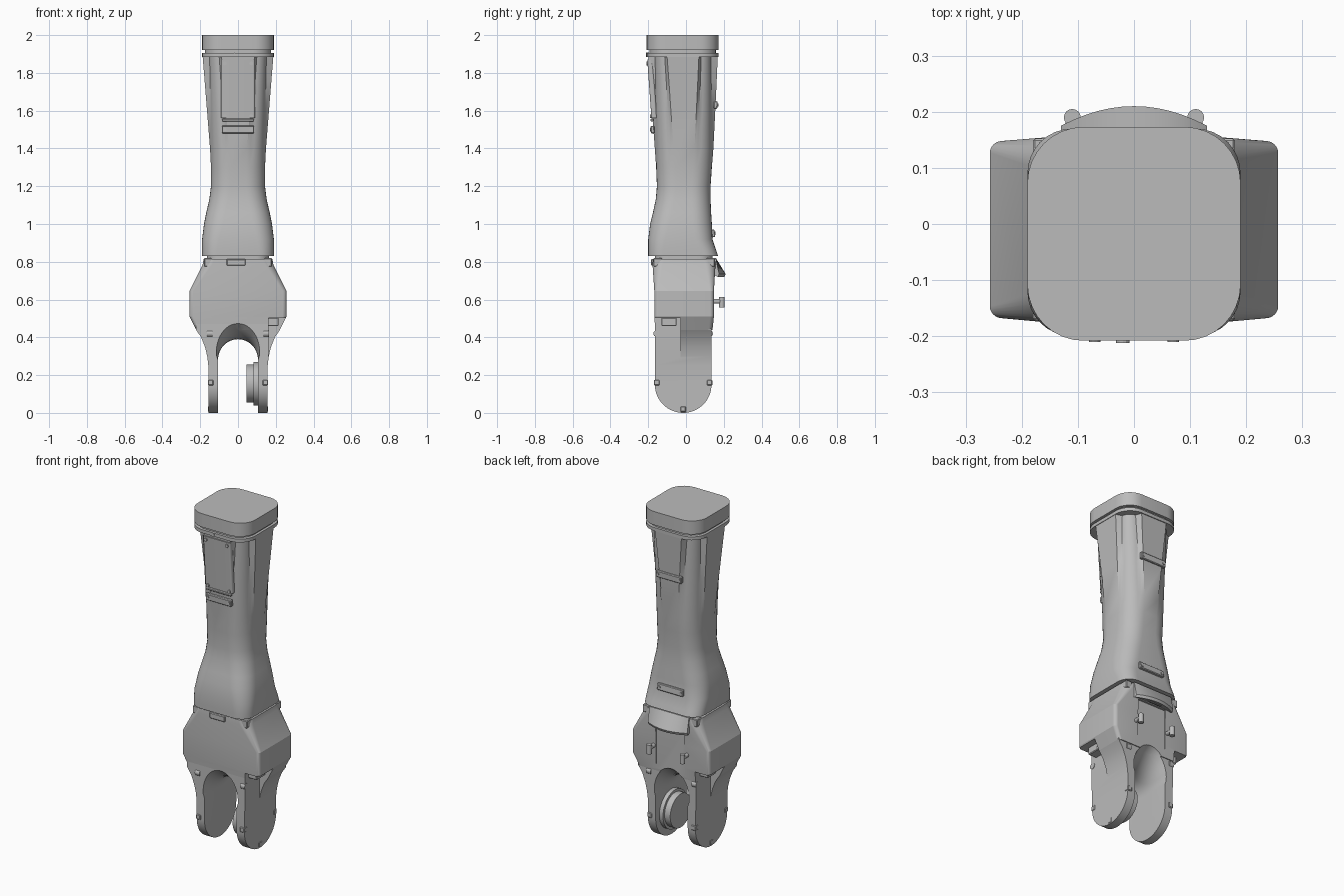
import bpy
import bmesh
from math import pi, sin, cos
from mathutils import Matrix

cube = bpy.data.objects.get("Cube")
if cube:
    bpy.data.objects.remove(cube, do_unlink=True)

grey = bpy.data.materials.new("plain grey")
grey.use_nodes = True
colour = (0.5, 0.5, 0.5, 1)
grey.diffuse_color = colour
for node in grey.node_tree.nodes:
    if node.type == "BSDF_PRINCIPLED":
        node.inputs["Base Color"].default_value = colour


def activate(obj):
    bpy.ops.object.select_all(action="DESELECT")
    obj.select_set(True)
    bpy.context.view_layer.objects.active = obj


def finish(name, bm):
    bmesh.ops.recalc_face_normals(bm, faces=bm.faces)
    mesh = bpy.data.meshes.new(name)
    bm.to_mesh(mesh)
    bm.free()
    mesh.materials.append(grey)
    obj = bpy.data.objects.new(name, mesh)
    bpy.context.collection.objects.link(obj)
    return obj


def smooth(obj, angle=0.5):
    activate(obj)
    bpy.ops.object.shade_smooth_by_angle(angle=angle)


def loft(name, rings):
    bm = bmesh.new()
    loops = [[bm.verts.new(p) for p in ring] for ring in rings]
    for low, high in zip(loops, loops[1:]):
        for i in range(len(low)):
            j = (i + 1) % len(low)
            bm.faces.new((low[i], low[j], high[j], high[i]))
    bm.faces.new(loops[0])
    bm.faces.new(loops[-1])
    return finish(name, bm)


def section(z, hx, y0, y1, r, groove=0, steps=8):
    """Rounded rectangle at height z, with optional fluted corners."""
    cy, hy = (y0 + y1) / 2, (y1 - y0) / 2
    ring = []
    for q, (sx, sy) in enumerate(((1, 1), (-1, 1), (-1, -1), (1, -1))):
        for i in range(steps + 1):
            a = (q + i / steps) * pi / 2
            rad = r - (groove if 0 < i < steps else 0)
            ring.append((sx * (hx - r) + cos(a) * rad,
                         cy + sy * (hy - r) + sin(a) * rad, z))
    return ring


def box(name, loc, size, tilt=0, bevel=0.004):
    bm = bmesh.new()
    bmesh.ops.create_cube(bm, size=1)
    bmesh.ops.scale(bm, vec=size, verts=bm.verts)
    if bevel:
        bmesh.ops.bevel(bm, geom=bm.edges[:], offset=bevel, segments=1, affect="EDGES")
    bmesh.ops.transform(bm, matrix=Matrix.Translation(loc) @ Matrix.Rotation(tilt, 4, "X"),
                        verts=bm.verts)
    return finish(name, bm)


def cylinder(name, loc, radius, depth, axis, sides=24):
    bm = bmesh.new()
    bmesh.ops.create_cone(bm, cap_ends=True, segments=sides, radius1=radius,
                          radius2=radius, depth=depth)
    turn = {"X": Matrix.Rotation(pi / 2, 4, "Y"), "Y": Matrix.Rotation(pi / 2, 4, "X"),
            "Z": Matrix.Identity(4)}[axis]
    bmesh.ops.transform(bm, matrix=Matrix.Translation(loc) @ turn, verts=bm.verts)
    obj = finish(name, bm)
    smooth(obj)
    return obj


def boolean(obj, cutter, operation="DIFFERENCE"):
    mod = obj.modifiers.new("cut", "BOOLEAN")
    mod.operation, mod.object, mod.solver = operation, cutter, "EXACT"
    activate(obj)
    bpy.ops.object.modifier_apply(modifier=mod.name)


# Forearm sleeve with fluted corners: height, half width, front, back, corner radius
rows = [(0.83, 0.19, -0.2, 0.17, 0.08), (0.86, 0.19, -0.2, 0.16, 0.08),
        (0.92, 0.19, -0.2, 0.14, 0.09), (1, 0.18, -0.19, 0.137, 0.1),
        (1.06, 0.168, -0.175, 0.133, 0.1), (1.13, 0.152, -0.16, 0.13, 0.1),
        (1.2, 0.143, -0.154, 0.13, 0.1), (1.3, 0.143, -0.158, 0.137, 0.1),
        (1.4, 0.148, -0.165, 0.145, 0.1), (1.6, 0.164, -0.18, 0.155, 0.1),
        (1.75, 0.176, -0.19, 0.162, 0.1), (1.885, 0.187, -0.2, 0.168, 0.1)]
sleeve = loft("forearm_sleeve",
              [section(*row, groove=max(0, row[0] - 1.3) * 0.06) for row in rows])
smooth(sleeve, 0.6)

# Stacked rim, neck and end cap
for name, low, high, inset in (("sleeve_rim", 1.885, 1.905, 0), ("cap_neck", 1.9, 1.925, 0.015),
                               ("end_cap", 1.92, 2, 0)):
    smooth(loft(name, [section(z, 0.19 - inset, -0.208 + inset, 0.173 - inset, 0.1)
                       for z in (low, high)]))

# Raised front panel with its ledge and studs
panel = loft("front_panel", [section(z, 0.09, y, y + 0.03, 0.01)
                             for z, y in ((1.56, -0.183), (1.87, -0.205))])
smooth(panel)
box("panel_ledge", (0, -0.18, 1.55), (0.17, 0.016, 0.015))
for x in (-0.07, 0.07):
    for z, y in ((1.85, -0.204), (1.57, -0.184)):
        cylinder("panel_stud", (x, y, z), 0.01, 0.012, "Y", 12)
cylinder("rim_stud", (-0.02, -0.204, 1.895), 0.012, 0.016, "Y", 12)

# Grab bars on the front and back
for name, y, z, tilt in (("front_bar", -0.177, 1.5, 0.07), ("upper_back_bar", 0.157, 1.63, -0.05),
                         ("lower_back_bar", 0.143, 0.95, 0.1)):
    box(name, (0, y, z), (0.17, 0.02, 0.04), tilt)
    for x in (-0.07, 0.07):
        out = 0.01 if y > 0 else -0.01
        cylinder(name + "_screw", (x, y + out, z), 0.009, 0.008, "Y", 10)

# Elbow housing, wide in the middle and narrowing toward its flanks
housing = loft("elbow_housing", [
    section(0.44, 0.222, -0.168, 0.145, 0.02), section(0.51, 0.257, -0.177, 0.156, 0.02),
    section(0.645, 0.257, -0.177, 0.156, 0.02), section(0.785, 0.187, -0.177, 0.156, 0.05),
    section(0.815, 0.182, -0.175, 0.154, 0.06)])
for v in housing.data.vertices:
    v.co.y *= 1 - 0.6 * max(0, abs(v.co.x) - 0.15)
smooth(loft("wrist_neck", [section(z, 0.165, -0.165, 0.14, 0.07) for z in (0.8, 0.84)]))

# Fork with flared shoulders and round ends
half = [(0.157, -0.02), (0.157, 0.25), (0.163, 0.3), (0.175, 0.35), (0.195, 0.4),
        (0.222, 0.44), (0.222, 0.5)]
outline = half + [(-x, z) for x, z in reversed(half)]
fork = loft("fork", [[(x, y, z) for x, z in outline] for y in (-0.2, 0.2)])
stadium = [(-0.015 + 0.15 * cos(a), 0.15 + 0.15 * sin(a))
           for a in (pi + pi * i / 32 for i in range(33))]
stadium += [(0.135, 0.6), (-0.165, 0.6)]
stadium_cutter = loft("stadium_cutter", [[(x, y, z) for y, z in stadium] for x in (-0.4, 0.4)])
boolean(fork, stadium_cutter, "INTERSECT")

# Arch between the prongs, flaring toward both openings
arch = []
for k in range(17):
    y = -0.255 + 0.03 * k
    t = min(1.2, ((y + 0.015) / 0.15) ** 2)
    ring = [(-0.106, y, -0.1), (0.106, y, -0.1)]
    for i in range(25):
        a = pi * i / 24
        s = max(0, sin(a))
        ring.append((cos(a) * (0.106 + 0.025 * t * s ** 0.5), y, 0.28 + s * (0.11 + 0.083 * t)))
    arch.append(ring)
arch_cutter = loft("arch_cutter", arch)

# Diagonally opposite shoulder reliefs
reliefs = [box("relief_cutter", (side * 0.262, -0.015 - side * 0.165, 0.35), (0.2, 0.3, 0.305),
               bevel=0) for side in (1, -1)]
for part in (fork, housing):
    for cutter in [arch_cutter] + reliefs:
        boolean(part, cutter)
back_cutter = box("back_cutter", (0, 0.192, 0.58), (0.19, 0.1, 0.3), bevel=0)
boolean(housing, back_cutter)
for cutter in [stadium_cutter, arch_cutter, back_cutter] + reliefs:
    bpy.data.objects.remove(cutter, do_unlink=True)
smooth(fork, 0.45)
smooth(housing, 0.3)

# Pivot boss inside the left prong
cylinder("pivot_base", (0.097, -0.015, 0.155), 0.115, 0.03, "X", 48)
cylinder("pivot_boss", (0.07, -0.015, 0.155), 0.1, 0.05, "X", 48)

# Bolts, catches and brackets on both sides
for side in (1, -1):
    for y, z in ((-0.015, 0.02), (-0.155, 0.16), (0.125, 0.16)):
        box("prong_clip", (side * 0.145, y, z), (0.03, 0.03, 0.03))
    for y in (-0.155, 0.125):
        cylinder("shoulder_bolt", (side * 0.15, y, 0.42), 0.018, 0.03, "X", 16)
    for y in (-0.15, 0.13):
        box("corner_catch", (side * 0.16, y, 0.797), (0.04, 0.045, 0.045))
    box("relief_bracket", (side * 0.185, -0.015 - side * 0.075, 0.482), (0.06, 0.08, 0.045))
    # Rear knobs
    cylinder("knob_stem", (side * 0.11, 0.165, 0.59), 0.012, 0.05, "Y", 12)
    cylinder("knob_head", (side * 0.11, 0.19, 0.585), 0.015, 0.055, "Z", 16)
box("front_catch", (-0.01, -0.175, 0.797), (0.1, 0.02, 0.035))

# Curved hood over the back of the housing
hood = []
for k in range(13):
    x = -0.13 + 0.26 * k / 12
    b = 0.035 * (1 - (x / 0.13) ** 2)
    hood.append([(x, 0.12, 0.82), (x, 0.158, 0.82), (x, 0.175 + b, 0.735),
                 (x, 0.168 + b, 0.72), (x, 0.12, 0.745)])
smooth(loft("rear_hood", hood))
box("hood_vent", (0, 0.172, 0.731), (0.09, 0.02, 0.012), tilt=-0.3)
